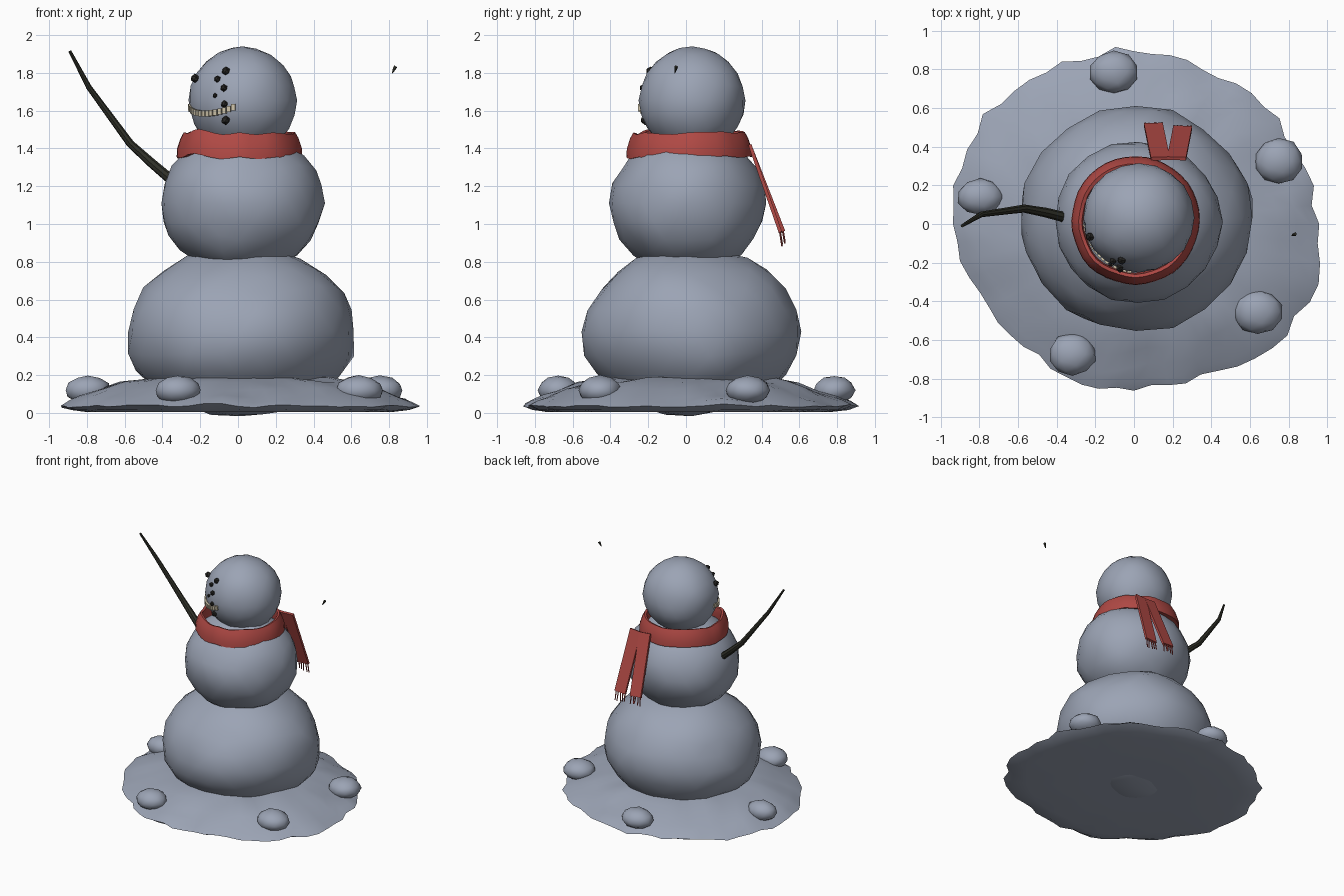
import bpy, bmesh, math, random
from mathutils import Vector, noise

if "Cube" in bpy.data.objects:
    bpy.data.objects.remove(bpy.data.objects["Cube"])

random.seed(4)


def material(name, rgb):
    m = bpy.data.materials.new(name)
    m.diffuse_color = (*rgb, 1)
    m.use_nodes = True
    m.node_tree.nodes["Principled BSDF"].inputs["Base Color"].default_value = m.diffuse_color
    return m


SNOW = material("snow_blue_grey", (0.33, 0.37, 0.46))
RED = material("scarf_red", (0.43, 0.066, 0.058))
COAL = material("coal_black", (0.022, 0.021, 0.019))
WOOD = material("dark_wood", (0.03, 0.031, 0.022))
TOOTH = material("tooth_cream", (0.62, 0.55, 0.40))


def finish(name, bm, mat, angle=40):
    bmesh.ops.recalc_face_normals(bm, faces=bm.faces)
    me = bpy.data.meshes.new(name)
    bm.to_mesh(me)
    bm.free()
    ob = bpy.data.objects.new(name, me)
    bpy.context.collection.objects.link(ob)
    me.materials.append(mat)
    bpy.ops.object.select_all(action='DESELECT')
    ob.select_set(True)
    bpy.context.view_layer.objects.active = ob
    bpy.ops.object.shade_smooth_by_angle(angle=math.radians(angle))
    return ob


def lump(bm, centre, radii, amount, freq, subdiv):
    """Ball of packed material with a lumpy surface."""
    vs = bmesh.ops.create_icosphere(bm, subdivisions=subdiv, radius=1)['verts']
    seed = Vector(centre) * 7.3
    for v in vs:
        n = noise.noise(v.co * freq + seed) + 0.5 * noise.noise(v.co * freq * 2.3 + seed)
        d = v.co * (1 + amount * n)
        v.co = Vector([centre[i] + d[i] * radii[i] for i in range(3)])


def loft(bm, rings, closed=False):
    """Skin a row of equal rings; cap the ends or join last to first."""
    vr = [[bm.verts.new(p) for p in r] for r in rings]
    n = len(rings[0])
    for a, b in zip(vr, vr[1:] + ([vr[0]] if closed else [])):
        for i in range(n):
            j = (i + 1) % n
            bm.faces.new((a[i], a[j], b[j], b[i]))
    if not closed:
        bm.faces.new(vr[0])
        bm.faces.new(vr[-1])


def tube(bm, pts, radii, sides=8):
    pts = [Vector(p) for p in pts]
    rings = []
    for i, p in enumerate(pts):
        d = (pts[min(i + 1, len(pts) - 1)] - pts[max(i - 1, 0)]).normalized()
        u = d.cross(Vector((0, 1, 0.2))).normalized()
        w = d.cross(u)
        rings.append([p + radii[i] * (u * math.cos(k * math.tau / sides) + w * math.sin(k * math.tau / sides))
                      for k in range(sides)])
    loft(bm, rings)


# stacked snow balls
for name, c, r in (("lower_body", (0.01, 0.03, 0.43), (0.605, 0.58, 0.45)),
                   ("middle_body", (0.02, 0.01, 1.11), (0.435, 0.415, 0.38)),
                   ("head", (0.025, 0.033, 1.655), (0.288, 0.28, 0.285))):
    bm = bmesh.new()
    lump(bm, c, r, 0.05 if name != "head" else 0.03, 1.9, 3)
    finish(name, bm, SNOW, 50)

# snow mound with ragged outline (angle, radius)
OUT = [(-180, .95), (-160, .91), (-145, .85), (-130, .84), (-104, .90), (-85, .82), (-65, .87), (-37, .96),
       (-20, 1.0), (0, .96), (20, .91), (37, .91), (61, .87), (80, .90), (108, .91), (126, .92), (150, .95), (180, .95)]


def outline(a):
    for (a0, r0), (a1, r1) in zip(OUT, OUT[1:]):
        if a0 <= a <= a1:
            return r0 + (r1 - r0) * (a - a0) / (a1 - a0)


bm = bmesh.new()
SEG = 60
jag = [random.uniform(-0.025, 0.025) for _ in range(SEG)]
rings = []
for f, z in ((.4, .004), (.84, .004), (.94, .015), (1, .038), (.95, .065), (.88, .09), (.78, .125), (.66, .16),
             (.52, .185), (.3, .195)):
    ring = []
    for k in range(SEG):
        a = -180 + 360 * k / SEG
        r = f * (outline(a) + (jag[k] if f > .9 else 0))
        x, y = r * math.cos(math.radians(a)), r * math.sin(math.radians(a))
        dz = 0.022 * noise.noise(Vector((x * 5, y * 5, 3))) if z > .03 else 0
        ring.append((x, y, z + dz))
    rings.append(ring)
loft(bm, rings)
finish("snow_mound", bm, SNOW, 50)

# small snow lumps around the mound
for i, (x, y, rx, ry) in enumerate(((-.105, .785, .13, .11), (.75, .325, .125, .12), (.64, -.455, .13, .115),
                                    (-.32, -.675, .125, .11), (-.795, .14, .12, .095))):
    bm = bmesh.new()
    lump(bm, (x, y, .12), (rx, ry, .077), 0.08, 1.5, 2)
    finish(f"snow_lump_{i + 1}", bm, SNOW, 60)

# scarf collar
bm = bmesh.new()
rings = []
for r, z in ((.333, 1.355), (.33, 1.40), (.312, 1.455), (.295, 1.485), (.278, 1.48), (.27, 1.44), (.285, 1.36)):
    ring = []
    for k in range(40):
        a = k * math.tau / 40
        n = noise.noise(Vector((math.cos(a) * 2, math.sin(a) * 2, 5)))
        rr = r + 0.012 * n
        ring.append((0.008 + rr * math.cos(a), 0.017 + rr * math.sin(a), z + 0.035 * n))
    rings.append(ring)
loft(bm, rings, closed=True)
finish("scarf_collar", bm, RED, 45)

# two scarf tails with fringes hanging at the back
for name, x0, x1, end in (("scarf_tail_left", .135, .10, (.515, .965)), ("scarf_tail_right", .222, .252, (.50, .955))):
    bm = bmesh.new()
    top, bot = Vector((x0, .345, 1.40)), Vector((x1, *end))
    d = (bot - top).normalized()
    nrm = Vector((0, -d.z, d.y)).normalized()
    side = d.cross(nrm).normalized()
    rings = []
    for t in (-.04, .3, .65, 1):
        p = top.lerp(bot, t)
        rings.append([p + side * (sx * .049) + nrm * (sn * .009) for sx, sn in ((-1, -1), (1, -1), (1, 1), (-1, 1))])
    loft(bm, rings)
    for k in range(5):
        s = bot + side * (-.04 + .02 * k) - d * .01
        e = s + Vector((random.uniform(-.008, .008), .012, -random.uniform(.06, .085)))
        tube(bm, (s, e), (.005, .004), 5)
    finish(name, bm, RED, 30)

# stick arm, and the loose twig tip on the other side
bm = bmesh.new()
tube(bm, ((-.36, .035, 1.24), (-.46, .06, 1.325), (-.57, .08, 1.425), (-.79, .05, 1.725), (-.89, -.01, 1.915)),
     (.027, .025, .021, .015, .008))
finish("stick_arm", bm, WOOD)
bm = bmesh.new()
tube(bm, ((.834, -.052, 1.834), (.826, -.055, 1.82), (.816, -.06, 1.797)), (.010, .008, .002), 5)
finish("twig_tip", bm, WOOD)

# coal pieces on the face, placed on the head surface
HC, HR = Vector((.025, .033, 1.655)), .285
for i, (x, z, r) in enumerate(((-.228, 1.77, .024), (-.065, 1.81, .023), (-.11, 1.768, .019), (-.075, 1.72, .020),
                               (-.122, 1.68, .013), (-.072, 1.635, .019), (-.064, 1.55, .024))):
    dx, dz = x - HC.x, z - HC.z
    y = HC.y - math.sqrt(max(HR ** 2 - dx * dx - dz * dz, .01))
    bm = bmesh.new()
    lump(bm, (x, y, z), (r, r, r), 0.15, 1.5, 1)
    finish(f"coal_{i + 1}", bm, COAL, 25)

# curved row of teeth
bm = bmesh.new()
N = 15
for k in range(N):
    t = k / (N - 1)
    a = math.radians(188 + 72 * t)
    z = 1.585 + .033 * (2 * t - 1) ** 2
    out = Vector((math.cos(a), math.sin(a), 0))
    tan = Vector((-out.y, out.x, 0))
    c = HC + out * .279
    c.z = z
    for v in bmesh.ops.create_cube(bm, size=1)['verts']:
        q = v.co.copy()
        v.co = c + tan * q.x * .021 + out * q.y * .024 + Vector((0, 0, q.z * .032))
finish("teeth", bm, TOOTH, 30)
